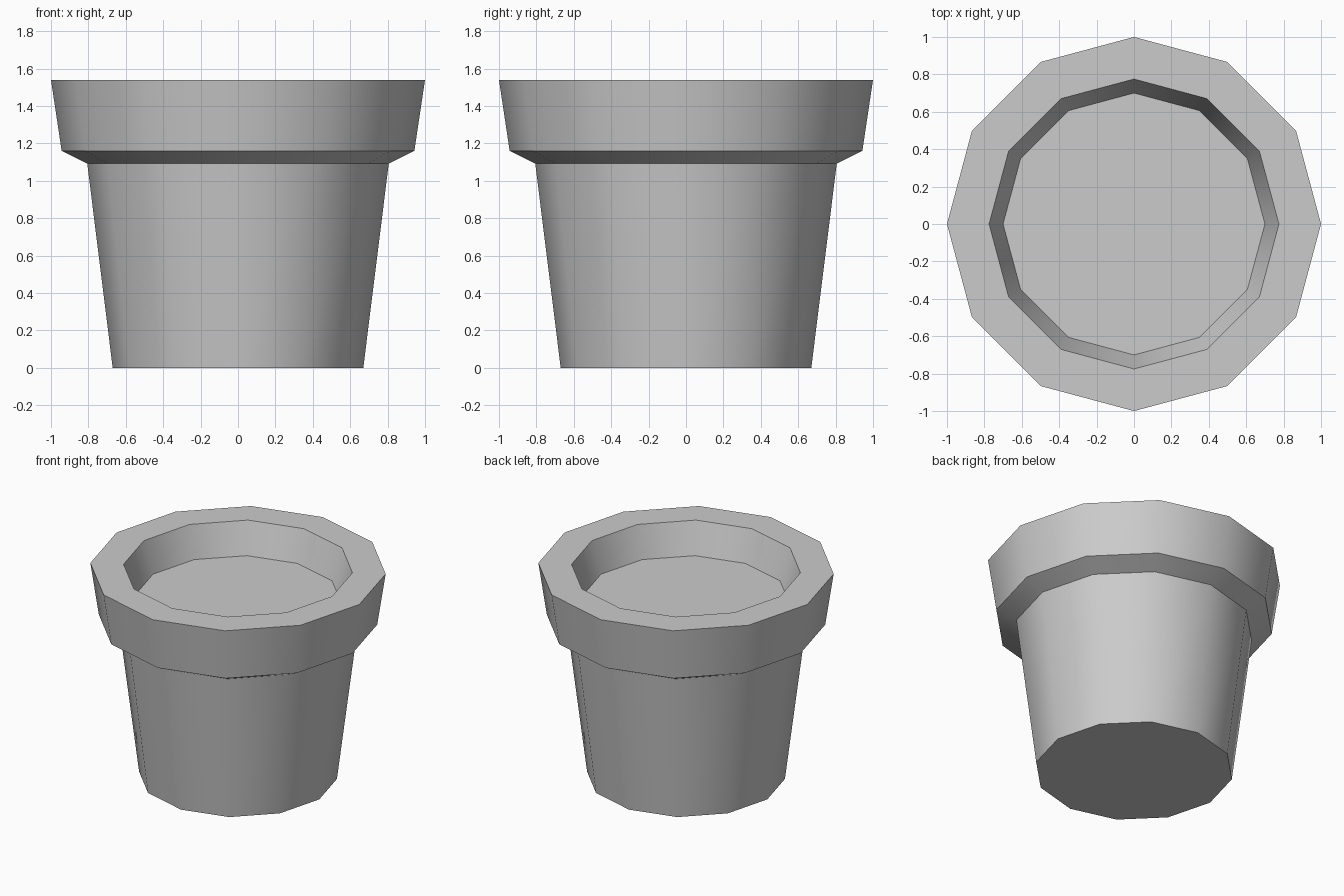
import bpy, bmesh
from math import cos, sin, pi, radians

SIDES = 12

cube = bpy.data.objects.get("Cube")
if cube:
    bpy.data.objects.remove(cube, do_unlink=True)

# One plain grey for everything
grey = bpy.data.materials.new("plain grey")
grey.use_nodes = True
grey.diffuse_color = (0.6, 0.6, 0.6, 1)
grey.node_tree.nodes["Principled BSDF"].inputs["Base Color"].default_value = (0.6, 0.6, 0.6, 1)


def lathe(name, profile, cap_start=False):
    """Turn a (radius, height) profile around z into a faceted shell."""
    bm = bmesh.new()
    rings = [[bm.verts.new((r * cos(2 * pi * i / SIDES), r * sin(2 * pi * i / SIDES), z))
              for i in range(SIDES)] for r, z in profile]
    for low, high in zip(rings, rings[1:]):
        for i in range(SIDES):
            j = (i + 1) % SIDES
            bm.faces.new((low[i], low[j], high[j], high[i]))
    if cap_start:
        bm.faces.new(rings[0][::-1])
    if len(rings) == 1:
        bm.faces.new(rings[0])
    mesh = bpy.data.meshes.new(name)
    bm.to_mesh(mesh)
    bm.free()
    mesh.materials.append(grey)
    obj = bpy.data.objects.new(name, mesh)
    bpy.context.collection.objects.link(obj)
    bpy.ops.object.select_all(action="DESELECT")
    obj.select_set(True)
    bpy.context.view_layer.objects.active = obj
    bpy.ops.object.shade_smooth_by_angle(angle=radians(35))
    return obj


# Pot: base, tapered wall, flared collar, flat lip, inner wall
lathe("pot", [(0.67, 0), (0.806, 1.092), (0.943, 1.16), (1, 1.54),
              (0.775, 1.54), (0.70, 1.31)], cap_start=True)

# Flat fill inside the pot
lathe("soil", [(0.70, 1.31)])
